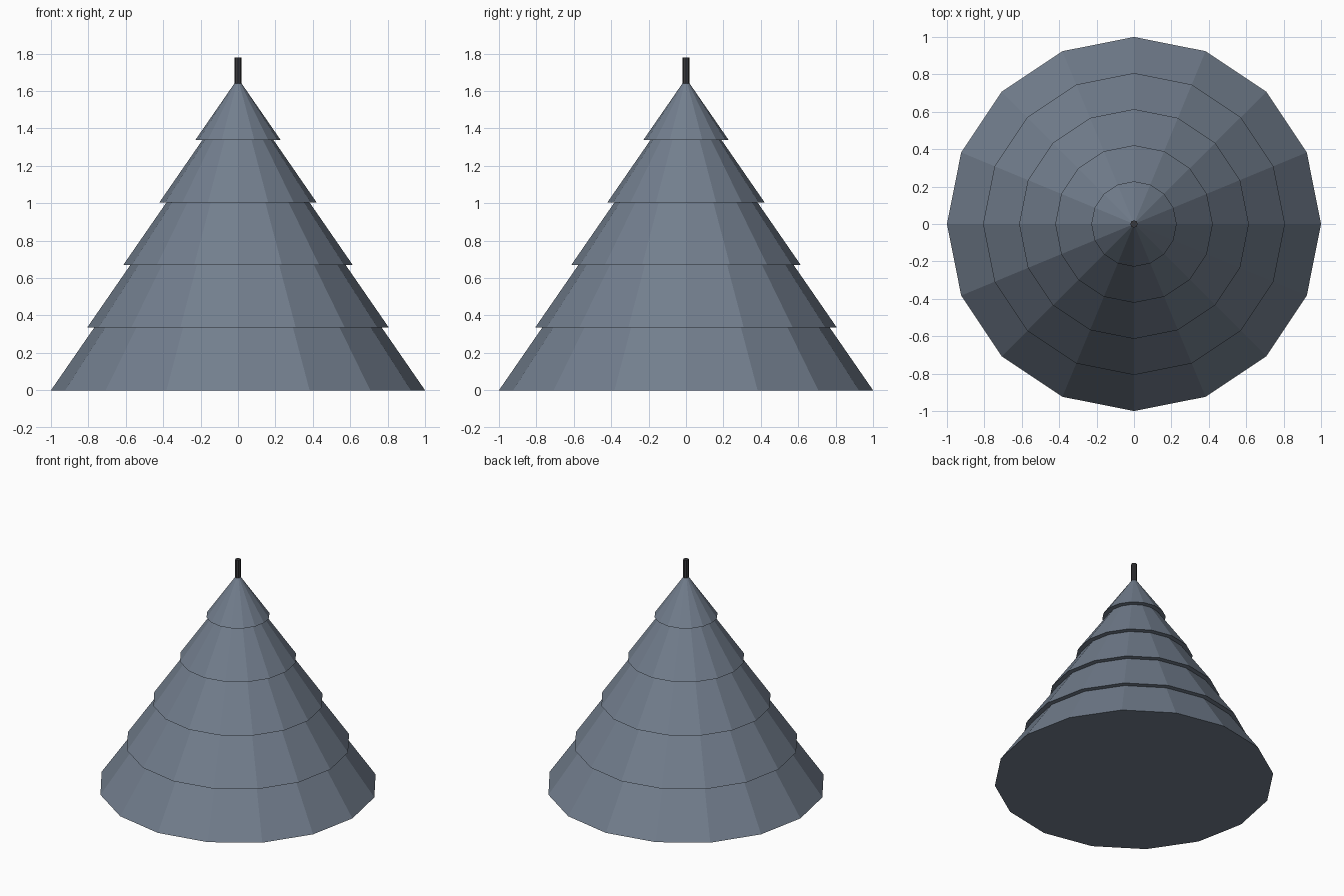
import bpy, bmesh, math

if "Cube" in bpy.data.objects:
    bpy.data.objects.remove(bpy.data.objects["Cube"])

SIDES = 16
TIERS = 5
STEP_Z = 0.3345    # height of each tier
STEP_R = 0.193     # radius lost per tier
TAPER = 0.231      # radius lost along one tier's slope


def material(name, rgb):
    mat = bpy.data.materials.new(name)
    mat.diffuse_color = (*rgb, 1)
    mat.use_nodes = True
    mat.node_tree.nodes["Principled BSDF"].inputs["Base Color"].default_value = mat.diffuse_color
    return mat


def lathe(name, profile, sides, mat):
    """Revolve (radius, z) points around z into a closed flat-shaded solid."""
    bm = bmesh.new()
    rings = []
    for r, z in profile:
        if r < 1e-4:
            rings.append([bm.verts.new((0, 0, z))])
        else:
            rings.append([bm.verts.new((r * math.cos(2 * math.pi * i / sides),
                                        r * math.sin(2 * math.pi * i / sides), z))
                          for i in range(sides)])
    for a, b in zip(rings, rings[1:]):
        for i in range(sides):
            j = (i + 1) % sides
            if len(b) == 1:
                bm.faces.new((a[i], a[j], b[0]))
            else:
                bm.faces.new((a[i], a[j], b[j], b[i]))
    for ring in (rings[0], rings[-1]):
        if len(ring) > 1:
            bm.faces.new(ring)
    bmesh.ops.recalc_face_normals(bm, faces=bm.faces)
    mesh = bpy.data.meshes.new(name)
    bm.to_mesh(mesh)
    bm.free()
    mesh.materials.append(mat)
    obj = bpy.data.objects.new(name, mesh)
    bpy.context.collection.objects.link(obj)
    return obj


slate = material("slate", (0.17, 0.21, 0.27))
iron = material("dark_iron", (0.04, 0.04, 0.045))

# Stepped conical roof: each tier overhangs the one below with a flat ledge
profile = []
for k in range(TIERS):
    r, z = 1 - k * STEP_R, k * STEP_Z
    profile.append((r, z))
    if k < TIERS - 1:
        profile.append((r - TAPER, z + STEP_Z))
profile.append((0, 1.668))
lathe("tiered_roof", profile, SIDES, slate)

# Thin spike at the tip
lathe("finial", [(0.02, 1.60), (0.02, 1.78)], 8, iron)
